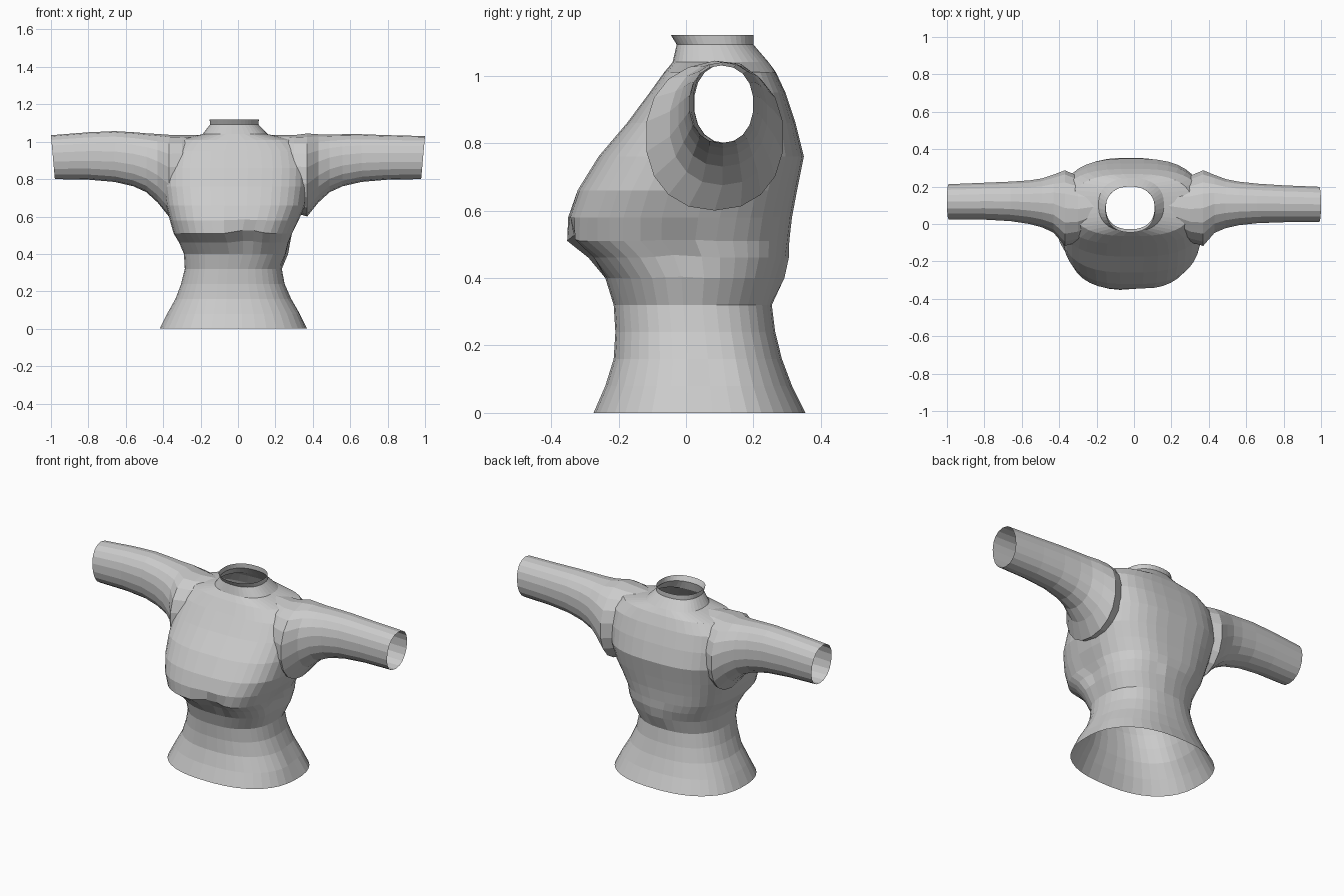
import bpy, bmesh
from math import sin, cos, pi
from mathutils import Vector

cube = bpy.data.objects.get("Cube")
if cube:
    bpy.data.objects.remove(cube)

cloth = bpy.data.materials.new("grey cloth")
cloth.use_nodes = True
colour = (0.6, 0.6, 0.6, 1)
cloth.diffuse_color = colour
cloth.node_tree.nodes["Principled BSDF"].inputs["Base Color"].default_value = colour


def oval(a0, a1, b0, b1, power, sides):
    """Rounded-box outline between two pairs of limits."""
    points = []
    for i in range(sides):
        t = 2 * pi * (i + 0.5) / sides
        c, s = cos(t), sin(t)
        u = abs(c) ** (2 / power) * (1 if c > 0 else -1)
        v = abs(s) ** (2 / power) * (1 if s > 0 else -1)
        points.append(((a0 + a1) / 2 + u * (a1 - a0) / 2,
                       (b0 + b1) / 2 + v * (b1 - b0) / 2))
    return points


def loft(name, rings):
    """Closed solid skinned through a list of rings."""
    bm = bmesh.new()
    loops = [[bm.verts.new(p) for p in ring] for ring in rings]
    for low, high in zip(loops, loops[1:]):
        for i in range(len(low)):
            j = (i + 1) % len(low)
            bm.faces.new((low[i], low[j], high[j], high[i]))
    bm.faces.new(loops[0])
    bm.faces.new(loops[-1])
    bmesh.ops.recalc_face_normals(bm, faces=bm.faces)
    mesh = bpy.data.meshes.new(name)
    bm.to_mesh(mesh)
    bm.free()
    mesh.materials.append(cloth)
    obj = bpy.data.objects.new(name, mesh)
    bpy.context.collection.objects.link(obj)
    return obj


# Torso: height, right, left, front, back, squareness
body = [
    (0, -.42, .37, -.275, .355, 2.4), (.08, -.38, .335, -.24, .315, 2.4),
    (.16, -.335, .285, -.215, .285, 2.4), (.24, -.305, .25, -.21, .265, 2.4),
    (.32, -.285, .235, -.215, .255, 2.4), (.4, -.29, .27, -.24, .28, 2.5),
    (.46, -.315, .285, -.29, .3, 2.6), (.51, -.345, .295, -.353, .307, 2.7),
    (.58, -.365, .325, -.35, .315, 2.8), (.66, -.385, .36, -.322, .33, 2.8),
    (.76, -.4, .375, -.26, .35, 2.8), (.86, -.4, .38, -.175, .325, 2.8),
    (.95, -.385, .365, -.108, .295, 2.8), (1.01, -.33, .31, -.065, .267, 2.6),
    (1.04, -.19, .16, -.04, .245, 2.4), (1.092, -.15, .11, -.028, .2, 2.3),
    (1.12, -.152, .112, -.045, .2, 2.3),
]
shirt = loft("shirt", [[(x, y, z) for x, y in oval(r, l, f, b, p, 40)]
                       for z, r, l, f, b, p in body])

# Sleeves: distance out, front, back, underside, top
arm = [
    (.99, .01, .2, .8, 1.03), (.8, .008, .208, .797, 1.035),
    (.66, .003, .217, .785, 1.04), (.56, -.008, .228, .762, 1.04),
    (.49, -.024, .242, .73, 1.038), (.43, -.05, .265, .675, 1.038),
    (.37, -.12, .29, .6, 1.037), (.3, -.1, .26, .62, 1.035),
    (.16, 0, .2, .7, 1.035),
]


def sleeve_ring(side, x, f, b, low, top):
    right = side < 0
    lift = .02 * max(0, 1 - abs(x - .72) / .35) if right else 0
    shift = .014 * min(1, max(0, (x - .4) * 3)) if right else 0
    ring = []
    for y, z in oval(f + shift, b + shift, low, top + lift, 2.2, 18):
        slant = (z - .92) * .09 if x > .9 else 0
        ring.append((side * (x + slant), y, z))
    return ring


rings = [sleeve_ring(-1, *a) for a in arm]
rings += [[(0, y, z) for y, z in oval(.02, .19, .72, 1.0, 2.2, 18)]]
rings += [sleeve_ring(1, *a) for a in reversed(arm)]
sleeves = loft("sleeves", rings)

# Join into one skin
join = shirt.modifiers.new("join", "BOOLEAN")
join.operation = "UNION"
join.solver = "EXACT"
join.object = sleeves
bpy.context.view_layer.objects.active = shirt
bpy.ops.object.modifier_apply(modifier="join")
bpy.data.objects.remove(sleeves)

# Open the hem, neck and cuffs
bm = bmesh.new()
bm.from_mesh(shirt.data)
caps = [f for f in bm.faces
        if all(v.co.z < .001 for v in f.verts)
        or all(v.co.z > 1.119 for v in f.verts)
        or all(abs(v.co.x) > .95 for v in f.verts)]
bmesh.ops.delete(bm, geom=caps, context="FACES")

# Creases and dents: centre, radius, push
folds = [
    ((.05, -.33, .5), .1, (0, .03, .025)),
    ((.28, -.02, .46), .1, (-.03, 0, .01)),
    ((.32, .08, .1), .1, (-.02, 0, 0)),
    ((0, .29, .41), .08, (0, .02, 0)),
    ((.37, .13, 1.04), .07, (0, 0, .02)),
]
for centre, radius, push in folds:
    for v in bm.verts:
        weight = 1 - (v.co - Vector(centre)).length / radius
        if weight > 0:
            v.co += Vector(push) * weight
for f in bm.faces:
    f.smooth = False
    f.material_index = 0
bm.to_mesh(shirt.data)
bm.free()
